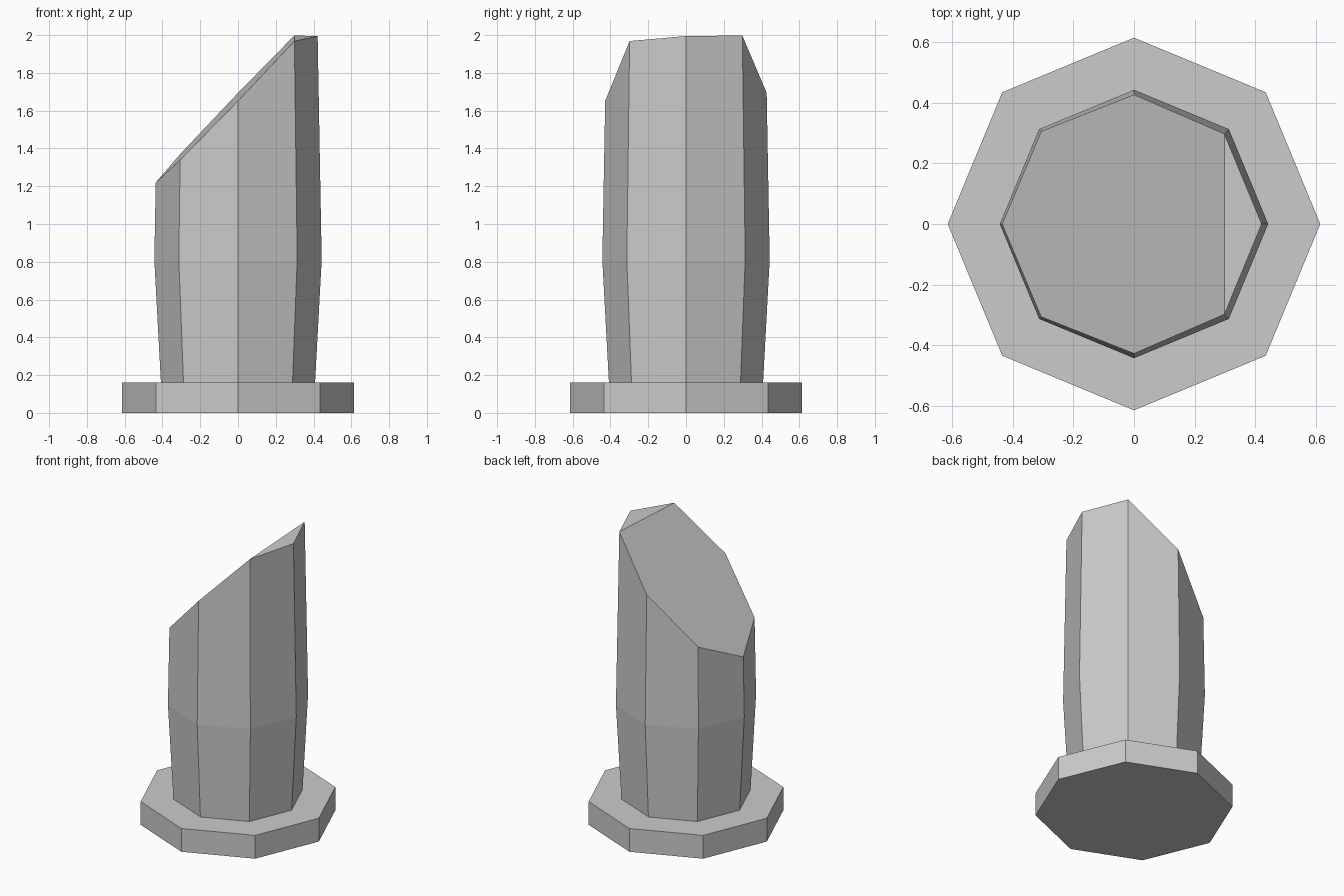
import bpy, bmesh
from math import cos, sin, pi

if "Cube" in bpy.data.objects:
    bpy.data.objects.remove(bpy.data.objects["Cube"])

SIDES = 8


def ring(bm, radius, z):
    return [bm.verts.new((radius * cos(2 * pi * i / SIDES),
                          radius * sin(2 * pi * i / SIDES), z)) for i in range(SIDES)]


def bridge(bm, low, high):
    for i in range(SIDES):
        j = (i + 1) % SIDES
        bm.faces.new((low[i], low[j], high[j], high[i]))


def finish(bm, name):
    bmesh.ops.recalc_face_normals(bm, faces=bm.faces)
    mesh = bpy.data.meshes.new(name)
    bm.to_mesh(mesh)
    bm.free()
    bpy.context.collection.objects.link(bpy.data.objects.new(name, mesh))


# Octagonal base plate
bm = bmesh.new()
low, high = ring(bm, 0.615, 0), ring(bm, 0.615, 0.16)
bridge(bm, low, high)
bm.faces.new(low[::-1])
bm.faces.new(high)
finish(bm, "base_plate")

# Octagonal shaft, widest near the middle, with a slanted top
bm = bmesh.new()
bottom, middle, top = ring(bm, 0.408, 0.16), ring(bm, 0.443, 0.81), ring(bm, 1, 2)
for v in top:
    x, y = v.co.x, v.co.y
    r = 0.42
    for _ in range(6):
        z = 1.673 + 1.04 * r * x + 0.05 * r * y
        if x > 0.99:  # clipped tip
            z = 1.995
        r = 0.443 - 0.018 * (z - 0.81)
    v.co = (r * x, r * y, z)
bridge(bm, bottom, middle)
bridge(bm, middle, top)
bm.faces.new(bottom[::-1])
bm.faces.new(top[1:])                    # main slanted cut
bm.faces.new((top[7], top[0], top[1]))   # small flat facet at the tip
finish(bm, "slanted_shaft")
